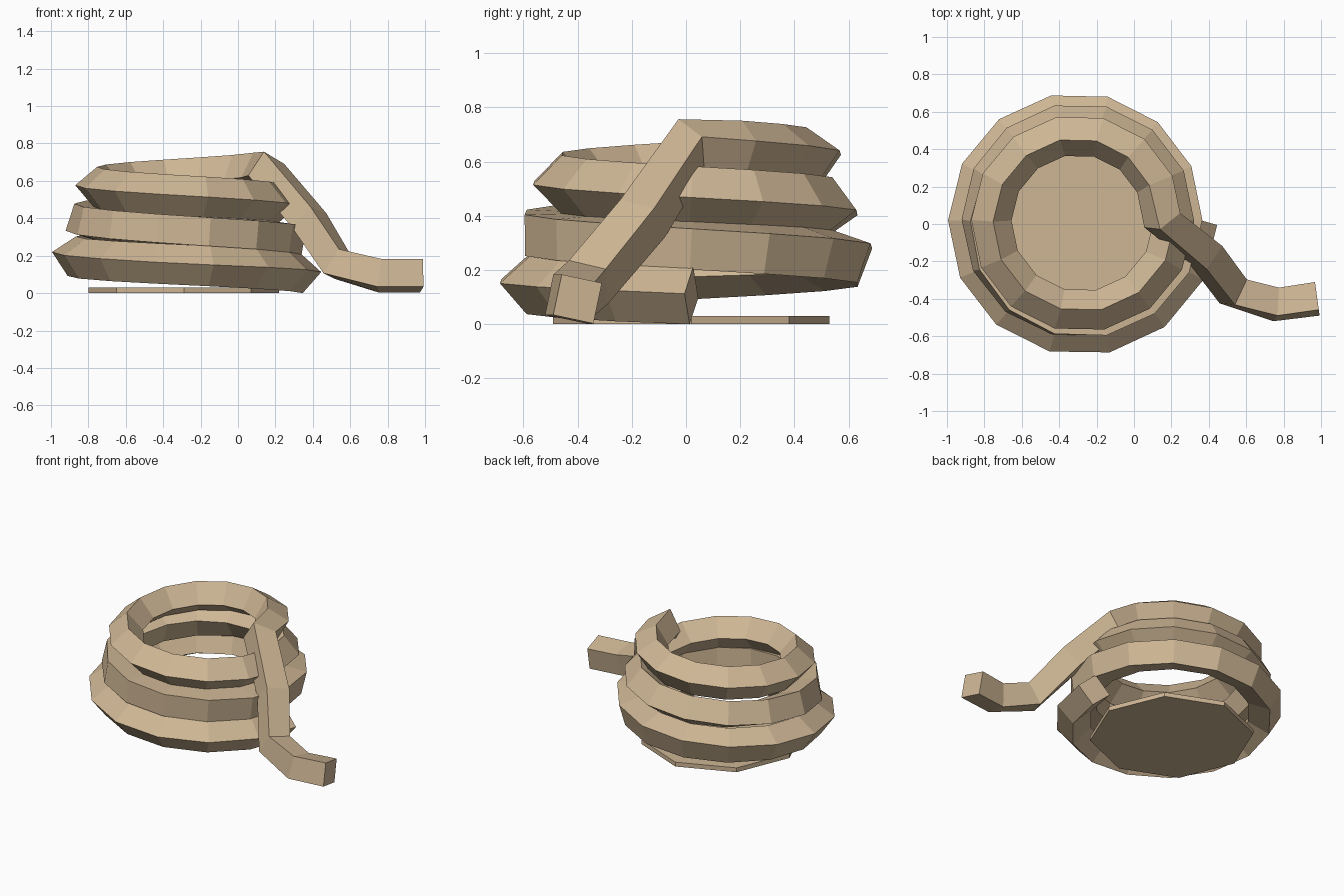
import bpy, bmesh, math
from mathutils import Vector

if "Cube" in bpy.data.objects:
    bpy.data.objects.remove(bpy.data.objects["Cube"])

CX, CY = -0.29, 0.02      # axis of the coil
HALF = 0.108              # half diagonal of the square rope section
PER_TURN, TURNS = 14, 3

mat = bpy.data.materials.new("tan_rope")
mat.diffuse_color = (0.62, 0.47, 0.30, 1)
mat.use_nodes = True
mat.node_tree.nodes["Principled BSDF"].inputs["Base Color"].default_value = mat.diffuse_color


def finish(bm, name):
    bmesh.ops.recalc_face_normals(bm, faces=bm.faces)
    mesh = bpy.data.meshes.new(name)
    bm.to_mesh(mesh)
    bm.free()
    mesh.materials.append(mat)
    obj = bpy.data.objects.new(name, mesh)
    bpy.context.collection.objects.link(obj)
    return obj


def lerp_keys(keys, t):
    for (t0, a0), (t1, a1) in zip(keys, keys[1:]):
        if t <= t1:
            return a0 + (a1 - a0) * (t - t0) / (t1 - t0)
    return keys[-1][1]


# Rope path: narrowing rising spiral, then a loose tail falling to the floor
twist_keys = [(0, 4), (0.25, 3), (0.5, 12), (0.75, 25), (1.25, 45), (1.5, 63),
              (1.75, 82), (2.25, 90), (2.5, 95), (2.75, 100), (3, 108)]
path, twist = [], []
for i in range(PER_TURN * TURNS + 1):
    t = i / PER_TURN
    a = -2 * math.pi * t
    r = 0.63 - 0.063 * t
    path.append(Vector((CX + r * math.cos(a), CY + r * math.sin(a), 0.105 + 0.185 * t)))
    twist.append(lerp_keys(twist_keys, t))
for p, tw in [((0.38, -0.16, 0.39), 118), ((0.53, -0.36, 0.155), 121),
              ((0.76, -0.43, 0.093), 123), ((0.98, -0.40, 0.093), 123)]:
    path.append(Vector(p))
    twist.append(tw)

# Rope: square section swept along the path, slowly twisting
bm = bmesh.new()
rings = []
up = Vector((0, 0, 1))
for i, p in enumerate(path):
    before = (p - path[i - 1]).normalized() if i else Vector()
    after = (path[i + 1] - p).normalized() if i + 1 < len(path) else Vector()
    tangent = (before + after).normalized()
    side = up.cross(tangent).normalized()
    top = tangent.cross(side)
    ring = []
    for k in range(4):
        a = math.radians(twist[i] + 90 * k)
        ring.append(bm.verts.new(p + HALF * (side * math.cos(a) + top * math.sin(a))))
    rings.append(ring)
for r0, r1 in zip(rings, rings[1:]):
    for k in range(4):
        j = (k + 1) % 4
        bm.faces.new((r0[k], r0[j], r1[j], r1[k]))
bm.faces.new(rings[0])
bm.faces.new(rings[-1])
for v in bm.verts:
    v.co.z = max(v.co.z, 0)
finish(bm, "coiled_rope")

# Flat octagonal base under the coil
bm = bmesh.new()
bmesh.ops.create_cone(bm, cap_ends=True, segments=8, radius1=0.51, radius2=0.51, depth=0.03)
bmesh.ops.translate(bm, verts=bm.verts, vec=(CX, CY, 0.015))
finish(bm, "base_disc")
